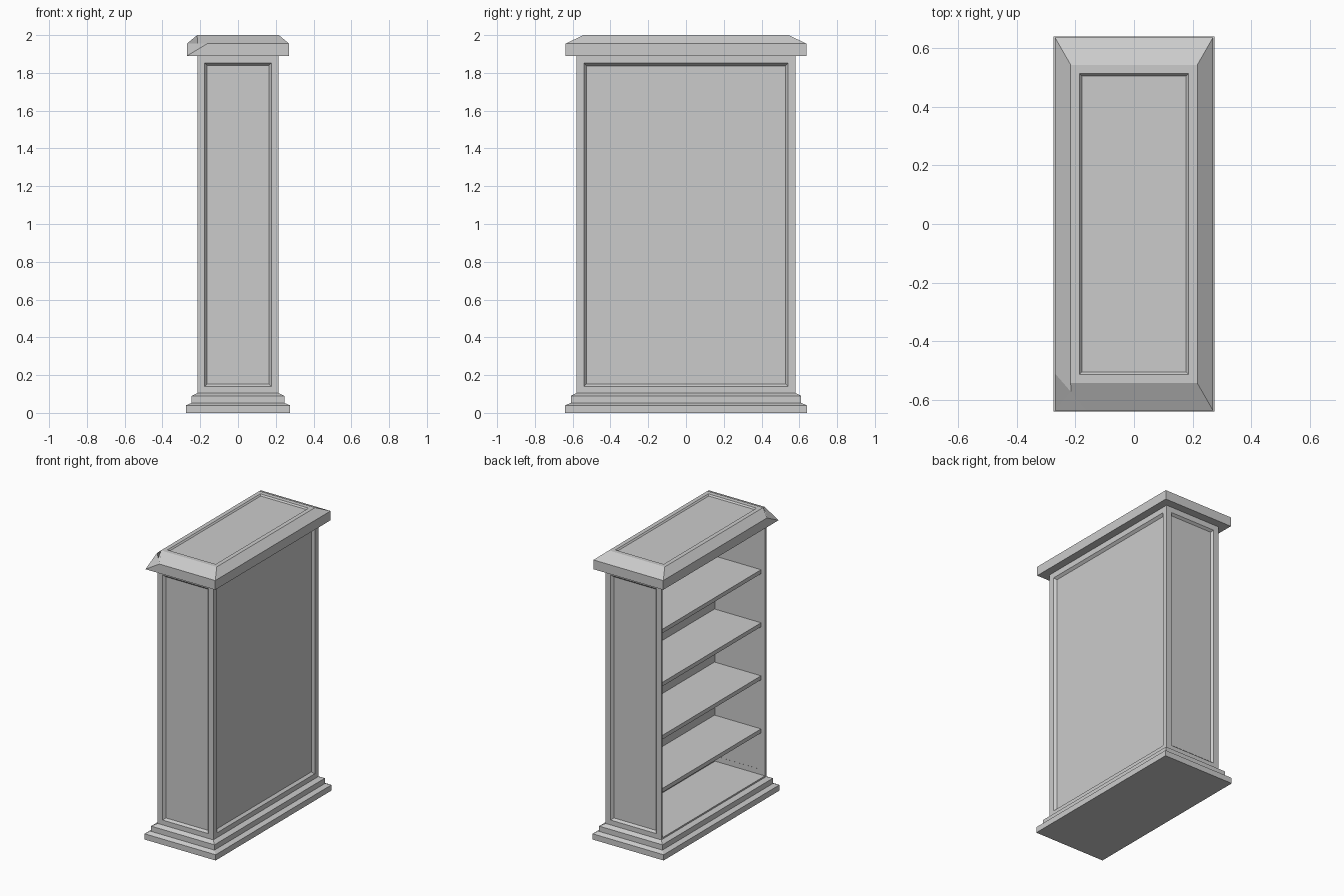
import bpy
import bmesh
from mathutils import Vector

old = bpy.data.objects.get("Cube")
if old:
    bpy.data.objects.remove(old, do_unlink=True)

GREY = (0.6, 0.6, 0.6, 1.0)
mat = bpy.data.materials.new("plain grey")
mat.use_nodes = True
mat.diffuse_color = GREY
mat.node_tree.nodes["Principled BSDF"].inputs["Base Color"].default_value = GREY


def finish(name, bm):
    bmesh.ops.recalc_face_normals(bm, faces=bm.faces)
    mesh = bpy.data.meshes.new(name)
    bm.to_mesh(mesh)
    bm.free()
    mesh.materials.append(mat)
    obj = bpy.data.objects.new(name, mesh)
    bpy.context.collection.objects.link(obj)
    return obj


def loft(profile):
    """Stack rectangular rings given as (half x, half y, z) into a closed solid."""
    bm = bmesh.new()
    rings = [[bm.verts.new((sx * hx, sy * hy, z))
              for sx, sy in ((-1, -1), (1, -1), (1, 1), (-1, 1))]
             for hx, hy, z in profile]
    for low, high in zip(rings, rings[1:]):
        for i in range(4):
            j = (i + 1) % 4
            bm.faces.new((low[i], low[j], high[j], high[i]))
    bm.faces.new(rings[0][::-1])
    bm.faces.new(rings[-1])
    bm.normal_update()
    return bm, rings


def facing(bm, direction):
    return max(bm.faces, key=lambda f: f.normal.dot(Vector(direction)))


def recess(bm, face, border, slope, depth):
    """Frame a face with a flat border and sink its middle."""
    bmesh.ops.inset_region(bm, faces=[face], thickness=border, depth=0)
    bm.normal_update()
    bmesh.ops.inset_region(bm, faces=[face], thickness=slope, depth=-depth)
    bm.normal_update()


# Stepped plinth
bm, _ = loft([(0.275, 0.64, 0), (0.275, 0.64, 0.04), (0.245, 0.61, 0.053),
              (0.245, 0.61, 0.09), (0.215, 0.58, 0.105)])
finish("plinth", bm)

# Cabinet body: framed panels on three sides, open on the shelf side
bm, _ = loft([(0.215, 0.58, 0.1), (0.215, 0.58, 1.89)])
panels = [facing(bm, d) for d in ((0, -1, 0), (0, 1, 0), (1, 0, 0))]
opening = facing(bm, (-1, 0, 0))
for panel in panels:
    recess(bm, panel, 0.055, 0.02, 0.017)
recess(bm, opening, 0.022, 0.0001, 0.385)
finish("cabinet_body", bm)

# Shelves
for i in range(4):
    top = 0.44 + 0.371 * i
    bm, _ = loft([(0.18, 0.558, top - 0.028), (0.18, 0.558, top)])
    bmesh.ops.translate(bm, verts=bm.verts, vec=(-0.01, 0, 0))
    finish(f"shelf_{i + 1}", bm)

# Cornice with a chamfered rim and a sunken top panel
bm, rings = loft([(0.27, 0.637, 1.89), (0.27, 0.637, 1.955), (0.216, 0.543, 2.0)])
recess(bm, facing(bm, (0, 0, 1)), 0.042, 0.012, 0.01)

# Chipped front corner of the cornice
below, corner, above = (ring[0] for ring in rings)
for other, fac in ((rings[1][1], 0.2), (rings[1][3], 0.1)):
    edge = bm.edges.get((corner, other))
    _, side = bmesh.utils.edge_split(edge, corner, fac)
    for end in (below, above):
        bmesh.ops.connect_verts(bm, verts=[side, end])
corner.co = (-0.215, -0.573, 1.955)
finish("cornice", bm)
